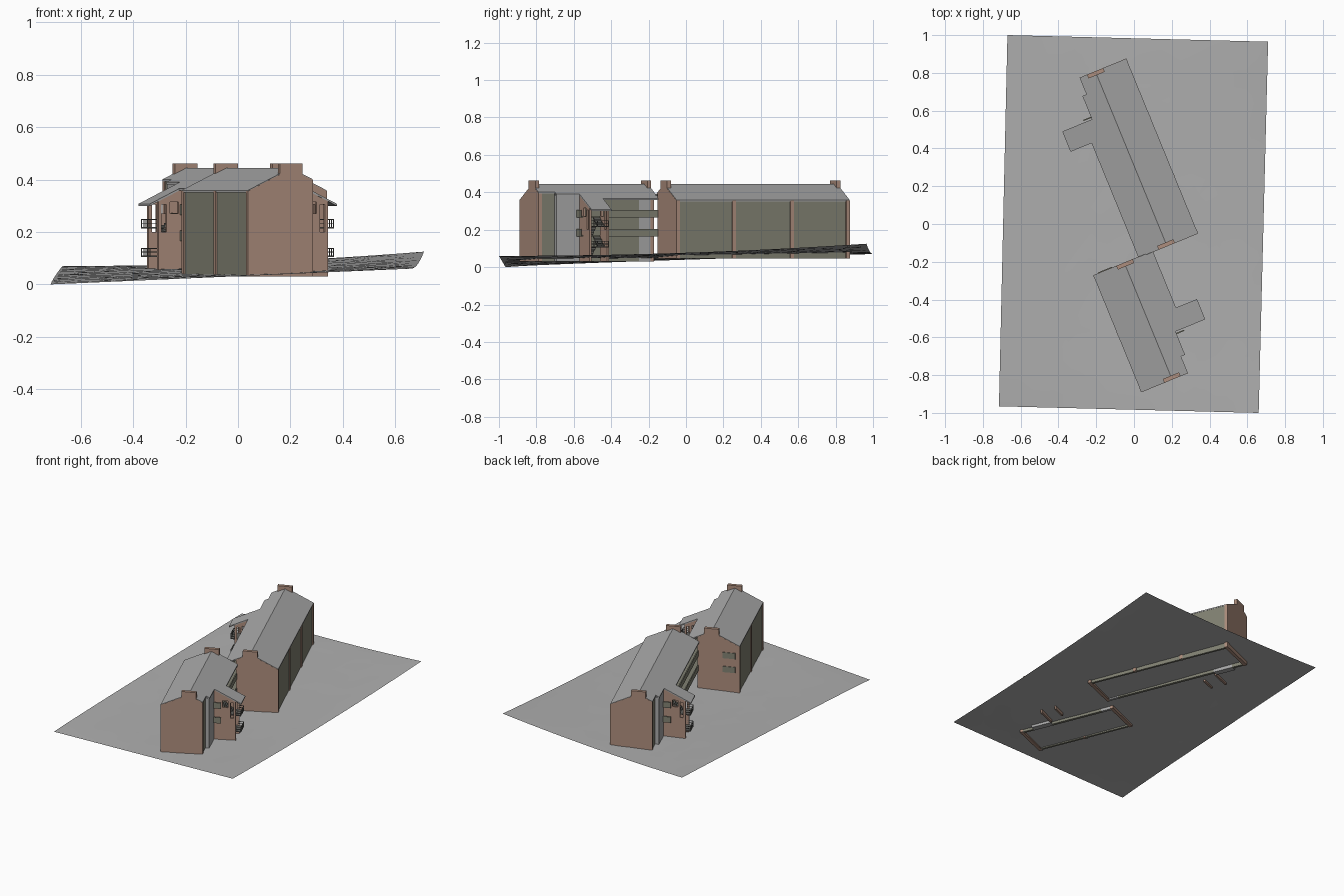
import bpy, bmesh, math, random
from mathutils import Matrix, Vector

random.seed(3)
cube = bpy.data.objects.get("Cube")
if cube:
    bpy.data.objects.remove(cube, do_unlink=True)


def material(name, r, g, b):
    m = bpy.data.materials.new(name)
    m.use_nodes = True
    m.diffuse_color = (r, g, b, 1)
    m.node_tree.nodes["Principled BSDF"].inputs["Base Color"].default_value = (r, g, b, 1)
    return m


BRICK = material("brick", 0.42, 0.27, 0.205)
OLIVE = material("olive_cladding", 0.22, 0.22, 0.17)
ROOF = material("roof_grey", 0.40, 0.40, 0.40)
GROUND = material("ground_grey", 0.43, 0.43, 0.43)
RAIL = material("dark_metal", 0.12, 0.12, 0.11)

RIDGE, EAVE, HALF = 0.445, 0.36, 0.175
SLOPE = (RIDGE - EAVE) / HALF
WALL = 0.02


def roof_z(w):
    return RIDGE - SLOPE * abs(w)


def finish(bm, name, mat, place, smooth=False):
    bmesh.ops.recalc_face_normals(bm, faces=bm.faces)
    mesh = bpy.data.meshes.new(name)
    bm.to_mesh(mesh)
    bm.free()
    mesh.materials.append(mat)
    if smooth:
        mesh.shade_smooth()
    ob = bpy.data.objects.new(name, mesh)
    ob.matrix_world = place
    bpy.context.collection.objects.link(ob)


def prism(bm, points, offset):
    """Solid made by pushing a flat polygon along an offset."""
    face = bm.faces.new([bm.verts.new(p) for p in points])
    out = bmesh.ops.extrude_face_region(bm, geom=[face], use_keep_orig=True)
    moved = [v for v in out["geom"] if isinstance(v, bmesh.types.BMVert)]
    bmesh.ops.translate(bm, verts=moved, vec=Vector(offset))


def box(bm, w0, w1, d0, d1, z0, z1):
    prism(bm, [(w0, d0, z0), (w1, d0, z0), (w1, d1, z0), (w0, d1, z0)], (0, 0, z1 - z0))


def cross_panel(bm, d, thick, w0, w1, z0, z1=None):
    """Wall across the block; without z1 its top follows the roof."""
    tops = [w1, 0, w0] if w0 < 0 < w1 else [w1, w0]
    top = [(w, d, z1 if z1 else roof_z(w) - 0.003) for w in tops]
    prism(bm, [(w0, d, z0), (w1, d, z0)] + top, (0, thick, 0))


# Sloping ground sheet
def ground():
    bm = bmesh.new()
    n = 24
    bl, br = Vector((-0.715, -0.965)), Vector((0.66, -1.0))
    tl, tr = Vector((-0.67, 1.0)), Vector((0.71, 0.965))
    rows = []
    for j in range(n + 1):
        f = j / n
        row = []
        for i in range(n + 1):
            g = i / n
            p = bl.lerp(br, g).lerp(tl.lerp(tr, g), f)
            left, right = 0.07 * f ** 0.8, 0.06 + 0.065 * f * f
            z = left + (right - left) * g ** (1 + f)
            inner = 0 < i < n and 0 < j < n
            row.append(bm.verts.new((p.x, p.y, z + (random.uniform(0, 0.002) if inner else 0))))
        rows.append(row)
    for a, b in zip(rows, rows[1:]):
        for i in range(n):
            bm.faces.new((a[i], a[i + 1], b[i + 1], b[i]))
    finish(bm, "ground", GROUND, Matrix(), True)


# One block: x runs across from the ridge to the stair side, y runs along from the main gable
def block(name, location, turn, length, base, bays, gable_windows):
    place = Matrix.Translation(location) @ Matrix.Rotation(turn, 4, "Z")
    stair0, stair1 = 0.228, 0.344

    def part(label, mat, build):
        bm = bmesh.new()
        build(bm)
        finish(bm, name + "_" + label, mat, place)

    # Roof: plain slope one side, stepped eave with stair canopy on the other
    def roof(bm):
        plain = [(0, 0), (-HALF - 0.002, 0), (-HALF - 0.002, length), (0, length)]
        stepped = [(0, 0), (0.09, 0), (0.09, 0.095), (0.113, 0.095), (0.113, stair0),
                   (0.283, stair0), (0.283, stair1), (0.163, stair1), (0.163, length), (0, length)]
        for outline in (plain, stepped):
            prism(bm, [(w, d, roof_z(w)) for w, d in outline], (0, 0, -0.008))
    part("roof", ROOF, roof)

    # Gables with chimneys
    def gables(bm):
        for d in (0, length - WALL):
            cross_panel(bm, d - 0.001, WALL + 0.002, -HALF, 0.09, base)
            box(bm, -0.045, 0.048, d - 0.001, d + WALL + 0.001, 0.38, 0.462)
    part("gables", BRICK, gables)

    # Long cladding wall and its pilasters
    part("long_wall", OLIVE, lambda bm: box(
        bm, -HALF + 0.003, -HALF + 0.018, WALL, length - WALL, base, EAVE - 0.005))

    def pilasters(bm):
        for i in range(bays + 1):
            d = min(max(length * i / bays, 0.01), length - 0.01)
            box(bm, -HALF - 0.003, -HALF + 0.02, d - 0.01, d + 0.01, base, EAVE - 0.004)
    part("pilasters", BRICK, pilasters)

    # Walls on the stair side
    def olive_walls(bm):
        box(bm, 0.07, 0.086, WALL, 0.095, base, roof_z(0.09) - 0.004)
        box(bm, 0.07, 0.088, stair0, length - 0.085, base, roof_z(0.09) - 0.006)
    part("recessed_walls", OLIVE, olive_walls)

    def grey_walls(bm):
        box(bm, 0.07, 0.11, 0.095, stair0, base, roof_z(0.113) - 0.004)
        box(bm, 0.07, 0.088, length - 0.085, length - WALL, base, roof_z(0.09) - 0.006)
    part("grey_walls", ROOF, grey_walls)

    # Access galleries with solid balustrades
    def galleries(bm):
        for z in (0.165, 0.265):
            box(bm, 0.088, 0.155, stair0, length, z, z + 0.007)
            box(bm, 0.151, 0.158, stair1 - 0.01, length, z, z + 0.04)
            box(bm, 0.11, 0.158, stair0 - 0.015, stair0 - 0.008, z, z + 0.04)
    part("galleries", OLIVE, galleries)

    # Stair tower side walls, pieced around their openings
    def tower(bm):
        for d in (stair0 + 0.002, stair1 - 0.014):
            cross_panel(bm, d, 0.012, 0.234, 0.248, base)
            cross_panel(bm, d, 0.012, 0.214, 0.234, base, 0.2)
            cross_panel(bm, d, 0.012, 0.214, 0.234, 0.305)
            cross_panel(bm, d, 0.012, 0.2, 0.214, base)
            cross_panel(bm, d, 0.012, 0.165, 0.2, base, 0.27)
            cross_panel(bm, d, 0.012, 0.165, 0.2, 0.315)
            cross_panel(bm, d, 0.012, 0.15 if d > 0.3 else 0.11, 0.165, base)
    part("stair_tower", BRICK, tower)

    # Stair flights, half landings and railings
    def stairs(bm):
        steps = 6
        for low, mid, high in ((0.065, 0.11, 0.165), (0.165, 0.22, 0.265)):
            for i in range(steps):
                f = i / steps
                w = 0.155 + 0.055 * f
                box(bm, w, w + 0.012, 0.245, 0.283, low + (mid - low) * f, low + (mid - low) * f + 0.009)
                box(bm, w, w + 0.012, 0.289, 0.327, high + (mid - high) * f - 0.009, high + (mid - high) * f)
            box(bm, 0.21, 0.278, 0.243, 0.329, mid - 0.006, mid)
            for z in (mid + 0.012, mid + 0.026):
                box(bm, 0.275, 0.278, 0.243, 0.329, z, z + 0.003)
                for d in (0.243, 0.326):
                    box(bm, 0.24, 0.278, d, d + 0.003, z, z + 0.003)
            for i in range(5):
                d = 0.243 + 0.0207 * i
                box(bm, 0.275, 0.278, d, d + 0.003, mid, mid + 0.028)
    part("stairs", RAIL, stairs)

    # Windows in the far gable
    if gable_windows:
        def windows(bm):
            for z in (0.175, 0.27):
                box(bm, -0.15, -0.07, length, length + 0.005, z, z + 0.04)
        part("gable_windows", OLIVE, windows)


ground()
ANGLE = math.radians(22.3)
block("front_block", (0.202, -0.823, 0), ANGLE, 0.668, 0.03, 2, True)
block("rear_block", (-0.2045, 0.808, 0), ANGLE + math.pi, 1.0, 0.045, 3, False)
